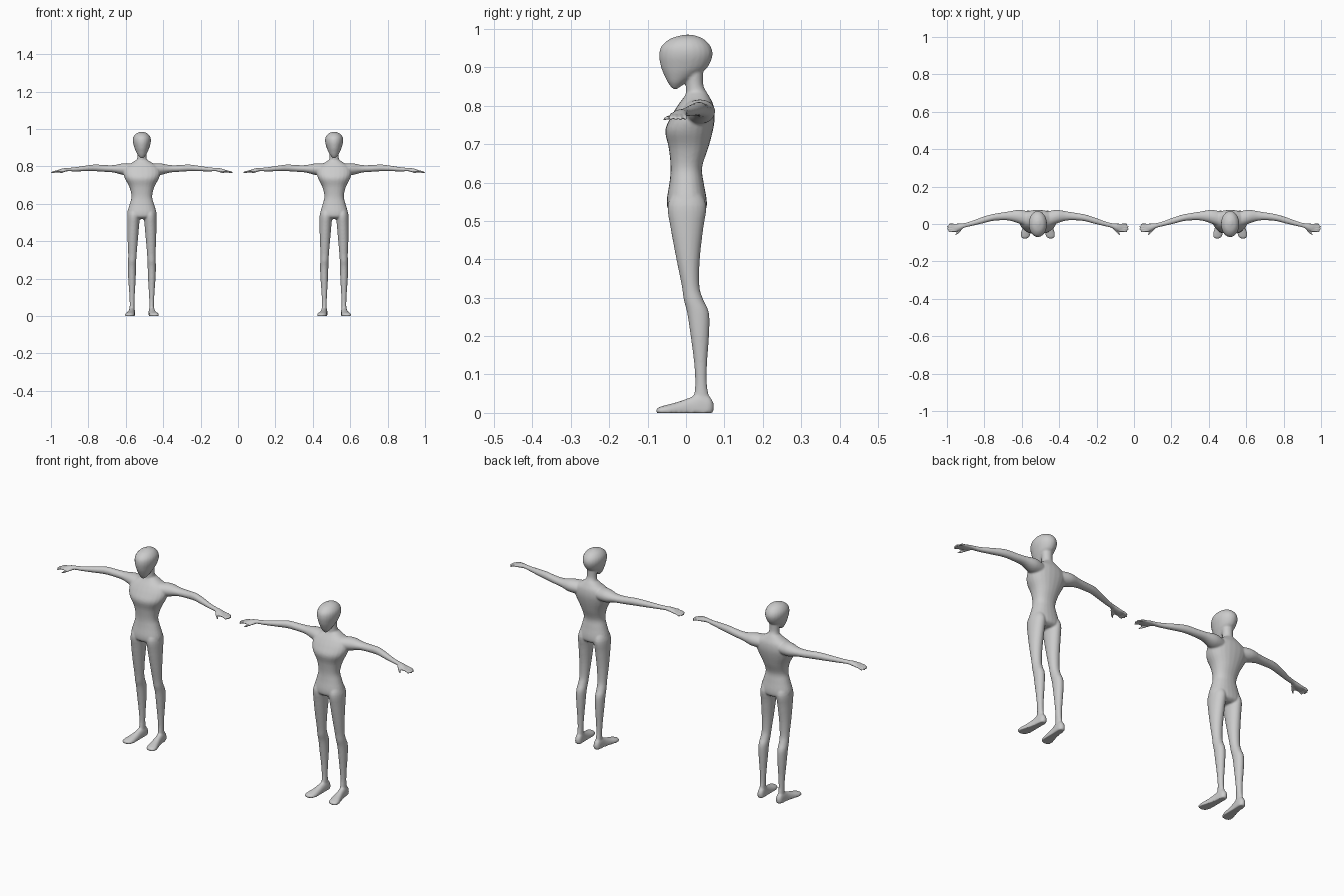
import bpy, bmesh, math
from mathutils import Vector


def spline(rows, steps=4):
    """Catmull-Rom interpolation through rows of numbers."""
    out = []
    n = len(rows)
    for i in range(n - 1):
        p0, p1, p2, p3 = (rows[max(0, min(n - 1, i + k))] for k in (-1, 0, 1, 2))
        for s in range(steps):
            t = s / steps
            out.append([0.5 * (2 * b + (c - a) * t + (2 * a - 5 * b + 4 * c - d) * t * t
                               + (3 * b - a - 3 * c + d) * t ** 3)
                        for a, b, c, d in zip(p0, p1, p2, p3)])
    out.append(list(rows[-1]))
    return out


def loft(bm, rows, axis, side=1, power=1.0, segs=24):
    """Closed tube; row = (position on axis, centre u, centre v, radius u, radius v)."""
    order = {'X': (1, 2, 0), 'Y': (0, 2, 1), 'Z': (0, 1, 2)}[axis]
    rings = []
    for t, cu, cv, ru, rv in spline(rows):
        ring = []
        for k in range(segs):
            a = 2 * math.pi * k / segs
            c, s = math.cos(a), math.sin(a)
            vals = (cu + max(ru, .001) * math.copysign(abs(c) ** power, c),
                    cv + max(rv, .001) * math.copysign(abs(s) ** power, s), t)
            co = Vector((0, 0, 0))
            for i, v in zip(order, vals):
                co[i] = v
            co.x *= side
            co.z = max(co.z, 0)
            ring.append(bm.verts.new(co))
        rings.append(ring)
    for a, b in zip(rings, rings[1:]):
        for k in range(segs):
            j = (k + 1) % segs
            bm.faces.new((a[k], a[j], b[j], b[k]))
    bm.faces.new(rings[0])
    bm.faces.new(rings[-1])


def upright(rows, bulk=1.0):
    """(z, front y, back y, half width) to loft rows."""
    return [(z, 0, (f + b) / 2, w * bulk, (b - f) / 2) for z, f, b, w in rows]


def leg_rows(rows):
    """(z, inner x, outer x, front y, back y) to loft rows."""
    return [(z, (i + o) / 2, (f + b) / 2, (o - i) / 2, (b - f) / 2) for z, i, o, f, b in rows]


HEAD = [(.844, -.035, -.022, .007), (.86, -.047, 0, .021), (.88, -.057, .03, .032),
        (.90, -.065, .056, .040), (.93, -.070, .069, .048), (.955, -.064, .064, .046),
        (.975, -.040, .044, .031), (.985, -.006, .016, .008)]
NECK = [(.79, .0, .06, .03), (.83, .0, .055, .027), (.855, .0, .045, .024), (.90, .0, .045, .026)]
TORSO = [(.838, .004, .052, .024), (.822, -.006, .062, .048), (.80, -.022, .072, .083),
         (.77, -.040, .075, .096), (.735, -.054, .070, .087), (.69, -.045, .058, .064),
         (.64, -.040, .042, .053), (.60, -.043, .046, .062), (.555, -.050, .054, .075),
         (.53, -.046, .052, .072), (.518, -.025, .035, .050)]
LEG = [(.58, .015, .064, -.03, .035), (.54, .010, .077, -.048, .053), (.48, .015, .078, -.040, .045),
       (.40, .022, .076, -.025, .036), (.33, .028, .073, -.011, .035), (.295, .030, .074, -.006, .045),
       (.26, .031, .075, .003, .060), (.20, .033, .073, .012, .060), (.13, .037, .068, .021, .055),
       (.07, .040, .065, .024, .055), (.02, .039, .066, .015, .066)]
# foot: y, centre x, centre z, half width, height
FOOT = [(.072, .052, .016, .006, .008), (.062, .052, .014, .015, .028), (.04, .053, .010, .017, .042),
        (.01, .056, .006, .018, .034), (-.02, .060, .004, .022, .025), (-.05, .065, .003, .026, .018),
        (-.07, .068, .004, .021, .011), (-.077, .069, .005, .010, .005)]
# arm: x, centre y, centre z, half depth, half height
ARM = [(.05, .025, .782, .042, .032), (.10, .039, .785, .037, .031), (.15, .043, .787, .025, .020),
       (.20, .040, .789, .020, .018), (.25, .033, .792, .018, .018), (.30, .019, .789, .017, .015),
       (.36, .001, .784, .013, .011), (.395, -.008, .783, .013, .009), (.42, -.015, .780, .018, .010),
       (.443, -.020, .775, .022, .008), (.452, -.021, .773, .017, .005)]


def figure(name, x, bulk):
    bm = bmesh.new()
    # head, neck and torso
    loft(bm, upright(HEAD), 'Z')
    loft(bm, upright(NECK), 'Z')
    loft(bm, upright(TORSO, bulk), 'Z', power=.9)
    for side in (-1, 1):
        # leg and foot
        loft(bm, leg_rows(LEG), 'Z', side)
        loft(bm, FOOT, 'Y', side, power=.85)
        # arm with palm
        loft(bm, ARM, 'X', side)
        # fingers
        for y0, y1, tip in ((-.004, -.001, .477), (-.015, -.014, .486), (-.026, -.027, .486), (-.037, -.040, .479)):
            loft(bm, [(.435, y0, .776, .006, .006), (.46, (y0 + y1) / 2, .773, .0055, .0055),
                      (tip - .004, y1, .767, .005, .005), (tip, y1, .766, .002, .002)], 'X', side, segs=12)
        # thumb
        loft(bm, [(.400, -.015, .780, .008, .006), (.418, -.036, .773, .008, .006),
                  (.436, -.054, .766, .006, .005), (.442, -.058, .764, .002, .002)], 'X', side, segs=12)
    bmesh.ops.recalc_face_normals(bm, faces=bm.faces)
    mesh = bpy.data.meshes.new(name)
    bm.to_mesh(mesh)
    bm.free()
    ob = bpy.data.objects.new(name, mesh)
    ob.location.x = x
    bpy.context.collection.objects.link(ob)
    # fuse the parts into one skin and soften the joins
    fuse = ob.modifiers.new("fuse", 'REMESH')
    fuse.mode = 'VOXEL'
    fuse.voxel_size = .004
    fuse.use_smooth_shade = True
    soft = ob.modifiers.new("soften", 'SMOOTH')
    soft.factor = .5
    soft.iterations = 4


figure("left_figure", -.514, 1.04)
figure("right_figure", .514, .98)
